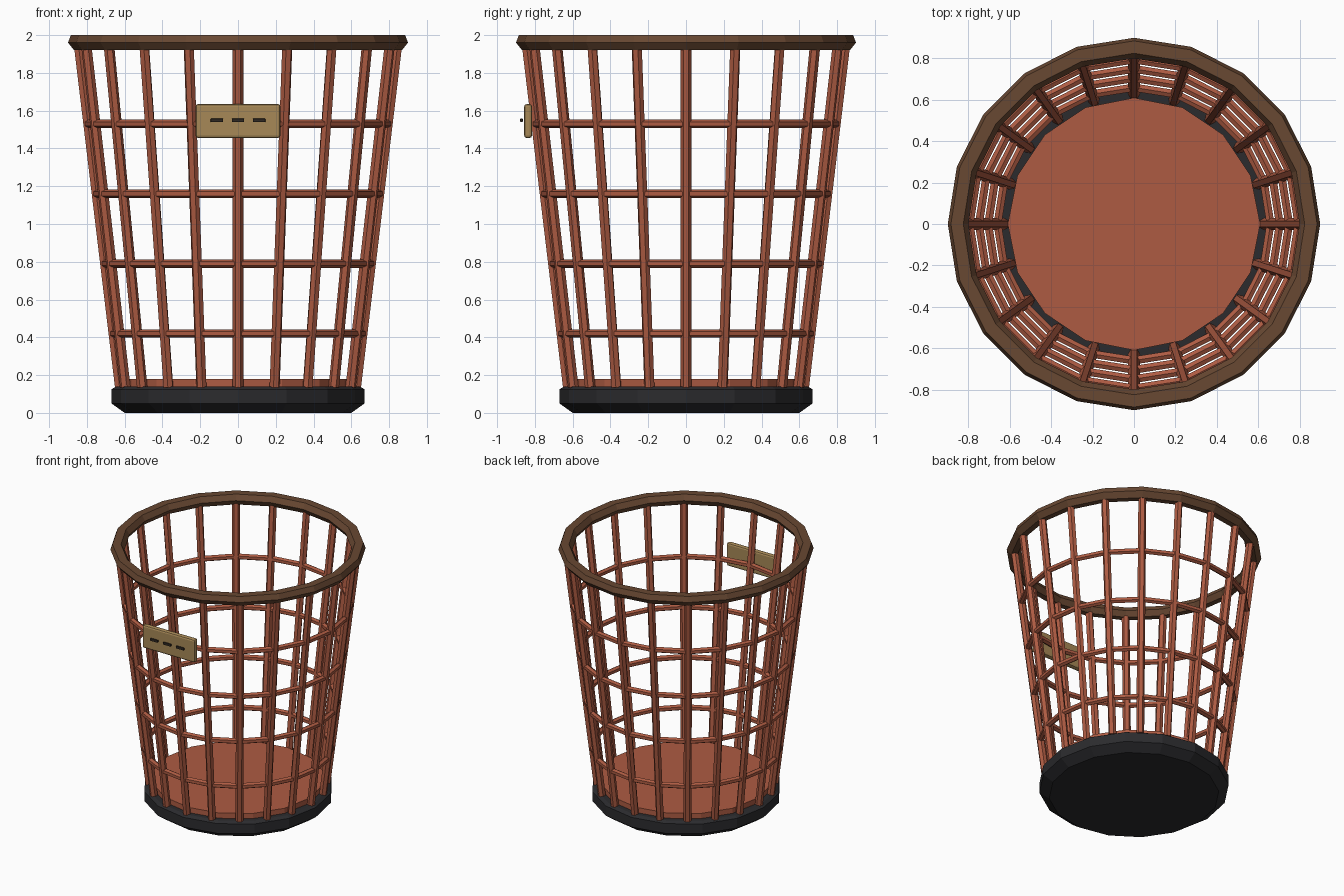
import bpy, bmesh, math
from mathutils import Vector

if "Cube" in bpy.data.objects:
    bpy.data.objects.remove(bpy.data.objects["Cube"])

SIDES = 20  # ribs and rim facets


def mat(name, rgb):
    m = bpy.data.materials.new(name)
    m.diffuse_color = (*rgb, 1)
    m.use_nodes = True
    m.node_tree.nodes["Principled BSDF"].inputs["Base Color"].default_value = m.diffuse_color
    return m


RED = mat("red_wicker", (0.42, 0.105, 0.055))
BROWN = mat("brown_rim", (0.14, 0.065, 0.032))
BLACK = mat("black_base", (0.024, 0.024, 0.027))
TAN = mat("tan_plate", (0.39, 0.25, 0.095))
DARK = mat("dark_slot", (0.03, 0.022, 0.016))


def finish(name, bm, material):
    bmesh.ops.recalc_face_normals(bm, faces=bm.faces)
    me = bpy.data.meshes.new(name)
    bm.to_mesh(me)
    bm.free()
    me.materials.append(material)
    ob = bpy.data.objects.new(name, me)
    bpy.context.collection.objects.link(ob)
    return ob


def lathe(name, profile, n, material, ring):
    """Revolve (r, z) points; ring=True closes the section, else caps both ends."""
    bm = bmesh.new()
    loops = [[bm.verts.new((r * math.cos(2 * math.pi * i / n),
                            r * math.sin(2 * math.pi * i / n), z))
              for i in range(n)] for r, z in profile]
    pairs = list(zip(loops, loops[1:]))
    if ring:
        pairs.append((loops[-1], loops[0]))
    else:
        bm.faces.new(loops[0])
        bm.faces.new(loops[-1])
    for a, b in pairs:
        for i in range(n):
            j = (i + 1) % n
            bm.faces.new((a[i], a[j], b[j], b[i]))
    return finish(name, bm, material)


def box(name, center, size, material, bevel=0):
    bm = bmesh.new()
    bmesh.ops.create_cube(bm, size=1)
    for v in bm.verts:
        v.co = Vector(center) + Vector([c * s for c, s in zip(v.co, size)])
    if bevel:
        bmesh.ops.bevel(bm, geom=bm.edges[:], offset=bevel, segments=2,
                        profile=0.5, affect='EDGES')
    return finish(name, bm, material)


# solid base and floor
lathe("base", [(0.60, 0), (0.67, 0.05), (0.67, 0.125), (0.645, 0.14)], 16, BLACK, False)
lathe("floor", [(0.61, 0.13), (0.61, 0.18)], 16, RED, False)

# top rim
lathe("rim", [(0.885, 2.0), (0.90, 1.96), (0.868, 1.92),
              (0.825, 1.92), (0.80, 1.96), (0.825, 2.0)], SIDES, BROWN, True)

# horizontal hoops
for k, z in enumerate((0.42, 0.79, 1.16, 1.53)):
    r = 0.627 + 0.1215 * (z - 0.15)
    lathe(f"hoop_{k + 1}", [(r + 0.022 * math.cos(math.pi * (i / 3 + 1 / 6)),
                             z + 0.022 * math.sin(math.pi * (i / 3 + 1 / 6)))
                            for i in range(6)], SIDES, RED, True)

# slanted ribs
for k in range(SIDES):
    a = 2 * math.pi * k / SIDES
    out = Vector((math.cos(a), math.sin(a), 0))
    side = Vector((-math.sin(a), math.cos(a), 0))
    bm = bmesh.new()
    ends = []
    for r, z in ((0.627, 0.135), (0.844, 1.94)):
        ends.append([bm.verts.new(out * (r + 0.028 * math.cos(t)) + side * 0.028 * math.sin(t)
                                  + Vector((0, 0, z)))
                     for t in (i * math.pi / 3 + math.pi / 6 for i in range(6))])
        bm.faces.new(ends[-1])
    for i in range(6):
        j = (i + 1) % 6
        bm.faces.new((ends[0][i], ends[0][j], ends[1][j], ends[1][i]))
    finish(f"rib_{k + 1}", bm, RED)

# front plate with three slots
box("plate", (0, -0.836, 1.545), (0.45, 0.042, 0.18), TAN, 0.014)
for k in (-1, 0, 1):
    box(f"slot_{k + 2}", (0.112 * k, -0.871, 1.549), (0.066, 0.014, 0.018), DARK, 0.003)
